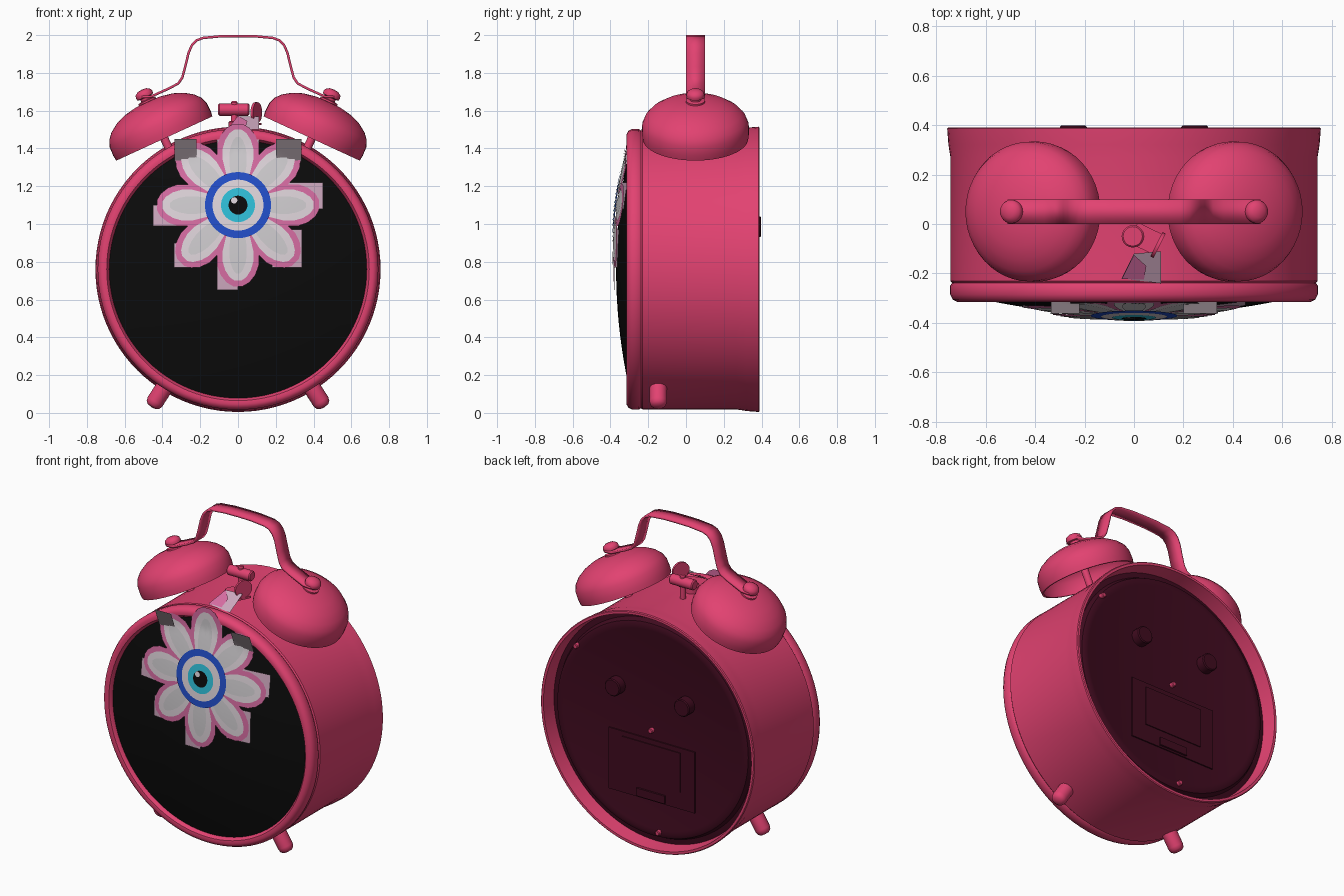
import bpy, bmesh, math
from mathutils import Vector, Matrix

if "Cube" in bpy.data.objects:
    bpy.data.objects.remove(bpy.data.objects["Cube"])

ZC = 0.76          # height of the clock centre
EYE = (0, 1.10)    # flower centre


def material(name, r, g, b):
    lin = [(c / 255 / 12.92) if c < 11 else ((c / 255 + 0.055) / 1.055) ** 2.4 for c in (r, g, b)]
    m = bpy.data.materials.new(name)
    m.use_nodes = True
    m.diffuse_color = (*lin, 1)
    m.node_tree.nodes["Principled BSDF"].inputs["Base Color"].default_value = (*lin, 1)
    return m


PINK = material("pink enamel", 226, 66, 113)
MAROON = material("dark maroon", 64, 11, 31)
BLACK = material("black", 11, 11, 11)
CARD = material("pale mauve", 205, 168, 190)
GREY = material("mauve grey", 145, 133, 139)
ROSE = material("petal rose", 214, 108, 162)
WHITE = material("petal white", 222, 212, 218)
CORE = material("petal core", 206, 203, 206)
BLUE = material("blue", 34, 78, 200)
CYAN = material("cyan", 48, 190, 215)


def finish(name, bm, mat, smooth=True, recalc=True):
    bmesh.ops.remove_doubles(bm, verts=bm.verts, dist=1e-5)
    if recalc:
        bmesh.ops.recalc_face_normals(bm, faces=bm.faces)
    me = bpy.data.meshes.new(name)
    bm.to_mesh(me)
    bm.free()
    me.materials.append(mat)
    ob = bpy.data.objects.new(name, me)
    bpy.context.collection.objects.link(ob)
    if smooth:
        bpy.ops.object.select_all(action='DESELECT')
        ob.select_set(True)
        bpy.context.view_layer.objects.active = ob
        bpy.ops.object.shade_smooth_by_angle(angle=math.radians(40))
    return ob


def lathe(name, profile, origin, axis, mat, n=32):
    """Revolve (radius, height) points about an axis."""
    bm = bmesh.new()
    turn = Matrix.Translation(origin) @ Vector(axis).to_track_quat('Z', 'Y').to_matrix().to_4x4()
    rings = [[bm.verts.new(turn @ Vector((r * math.cos(a), r * math.sin(a), h)))
              for a in (math.tau * i / n for i in range(n))] for r, h in profile]
    for a, b in zip(rings, rings[1:]):
        for i in range(n):
            j = (i + 1) % n
            bm.faces.new((a[i], a[j], b[j], b[i]))
    return finish(name, bm, mat)


def rod(name, start, end, r, mat=PINK, n=20, edge=0.006):
    d = Vector(end) - Vector(start)
    L = d.length
    return lathe(name, [(0, 0), (r - edge, 0), (r, edge), (r, L - edge), (r - edge, L), (0, L)],
                 start, d, mat, n)


def box(name, size, loc, mat, turn=0):
    bm = bmesh.new()
    bmesh.ops.create_cube(bm, size=1, matrix=Matrix.Translation(loc) @ Matrix.Rotation(turn, 4, 'Z')
                          @ Matrix.Diagonal((*size, 1)))
    return finish(name, bm, mat, False)


def dome_y(x, z):
    return -0.37 + 0.08 * (x * x + (z - ZC) ** 2) / 0.68 ** 2


def plate(name, outline, off, mat, lean=0):
    """Thin sheet following the glass; outline is counter-clockwise in x, z."""
    pts = []
    for (ax, az), (bx, bz) in zip(outline, outline[1:] + outline[:1]):
        k = 4 if len(outline) < 8 else 1
        pts += [(ax + (bx - ax) * t / k, az + (bz - az) * t / k) for t in range(k)]
    cx, cz = (sum(p[i] for p in pts) / len(pts) for i in (0, 1))
    bm = bmesh.new()

    def vert(x, z):
        y = min(dome_y(x, z), -0.30) - off - lean * max(0, z - 1.33)
        return bm.verts.new((x, y, z))
    mid, n = vert(cx, cz), len(pts)
    rings = [[vert(cx + (x - cx) * s / 4, cz + (z - cz) * s / 4) for x, z in pts] for s in range(1, 5)]
    for i in range(n):
        j = (i + 1) % n
        bm.faces.new((mid, rings[0][i], rings[0][j]))
        for a, b in zip(rings, rings[1:]):
            bm.faces.new((a[i], b[i], b[j], a[j]))
    return finish(name, bm, mat, recalc=False)


# Case, front ring, glass and recessed back
C, BACK = (0, 0, ZC), (0, 1, 0)
lathe("case", [(0.70, -0.24), (0.733, -0.24), (0.742, -0.23), (0.742, 0.27), (0.75, 0.32), (0.755, 0.385),
               (0.75, 0.39), (0.735, 0.39), (0.722, 0.29)], C, BACK, PINK, 96)
lathe("front_ring", [(0.68, -0.25), (0.682, -0.295), (0.695, -0.312), (0.715, -0.315), (0.733, -0.305),
                     (0.743, -0.285), (0.743, -0.25), (0.735, -0.238), (0.70, -0.238)], C, BACK, PINK, 96)
lathe("black_glass", [(r * 0.0685, dome_y(r * 0.0685, ZC)) for r in range(11)], C, BACK, BLACK, 96)
lathe("back_plate", [(0.725, 0.30), (0.69, 0.305), (0.675, 0.335), (0.65, 0.345), (0.63, 0.34), (0, 0.34)],
      C, BACK, MAROON, 96)

# Back details
for s in (-1, 1):
    rod("back_knob", (0.245 * s, 0.33, 0.985), (0.245 * s, 0.398, 0.985), 0.055, MAROON)
for x, z in ((0, 0.76), (0.53, 1.16), (-0.05, 0.12)):
    rod("back_pin", (x, 0.33, z), (x, 0.365, z), 0.016, PINK, 12, 0.004)
box("battery_panel", (0.61, 0.016, 0.39), (0, 0.34, 0.505), MAROON)
box("battery_door", (0.41, 0.016, 0.25), (0, 0.346, 0.545), MAROON)
box("battery_clip", (0.20, 0.024, 0.05), (0, 0.348, 0.345), MAROON)

# Bells, posts, nuts and feet
TILT = math.radians(24.7)
for s in (-1, 1):
    axis = Vector((s * math.sin(TILT), 0, math.cos(TILT)))
    base = Vector((0.39 * s, 0.05, 1.4525))
    bell = [(0.28, 0), (0.284, 0.03), (0.282, 0.08), (0.268, 0.115), (0.24, 0.147), (0.195, 0.177),
            (0.14, 0.199), (0.07, 0.212), (0, 0.215)]
    inner = [(r * 0.96, h * 0.95) for r, h in reversed(bell)]
    lathe("bell", bell[::-1] + inner[::-1], base, axis, PINK, 48)
    rod("bell_post", base - axis * 0.10, base + axis * 0.21, 0.022)
    lathe("bell_nut", [(0, 0.205), (0.05, 0.205), (0.05, 0.222), (0.03, 0.226), (0.03, 0.238), (0.046, 0.242),
                       (0.048, 0.256), (0.043, 0.27), (0.025, 0.282), (0, 0.285)], base, axis, PINK, 24)
    lathe("foot", [(0, 0), (0.046, 0), (0.046, 0.155), (0.04, 0.175), (0.025, 0.187), (0, 0.19)],
          (0.355 * s, -0.147, 0.19), (0.54 * s, 0, -0.84), PINK, 24)

# Carrying handle: a bent strip
half = [(0.51, 1.672), (0.46, 1.675), (0.36, 1.72), (0.315, 1.745), (0.295, 1.775), (0.28, 1.83),
        (0.262, 1.905), (0.245, 1.945), (0.22, 1.972), (0.185, 1.985), (0.09, 1.994)]
path = half + [(0, 1.995)] + [(-x, z) for x, z in reversed(half)]
bm = bmesh.new()
rows = [[bm.verts.new((x, y, z)) for y in (0.0, 0.10)] for x, z in path]
for a, b in zip(rows, rows[1:]):
    bm.faces.new((a[0], a[1], b[1], b[0]))
handle = finish("carrying_handle", bm, PINK)
wall = handle.modifiers.new("thickness", 'SOLIDIFY')
wall.thickness, wall.offset = 0.013, 0

# Hammer and winding key on top
rod("hammer_stem", (-0.02, 0.06, 1.46), (-0.02, 0.06, 1.65), 0.018)
rod("hammer_head", (-0.105, 0.06, 1.605), (0.06, 0.06, 1.605), 0.032)
rod("top_button", (-0.005, -0.05, 1.46), (-0.005, -0.05, 1.545), 0.045)
box("key_arm", (0.12, 0.09, 0.012), (0.05, -0.06, 1.53), PINK, -0.45)
lathe("key_tab", [(0, -0.007), (0.055, -0.007), (0.055, 0.007), (0, 0.007)],
      (0.097, -0.085, 1.59), (0.89, -0.45, 0), PINK, 20)

# Flower cards: squared corners behind the petals (x0, z0, x1, z1)
cards = [(-0.11, 1.20, 0.11, 1.45), (0.20, 1.08, 0.45, 1.22), (-0.45, 0.99, -0.20, 1.10),
         (-0.11, 0.65, 0.0, 0.90), (0.18, 0.77, 0.34, 0.97), (-0.34, 0.77, -0.20, 0.90)]
for x0, z0, x1, z1 in cards:
    plate("petal_card", [(x0, z0), (x1, z0), (x1, z1), (x0, z1)], 0.012, CARD)
for x0, x1 in ((0.20, 0.335), (-0.335, -0.22)):
    plate("top_card", [(x0, 1.33), (x1, 1.33), (x1, 1.45), (x0, 1.45)], 0.014, GREY, 0.4)

# Petals: nested teardrops in three colours
side = [(0.10, 0.045), (0.18, 0.085), (0.26, 0.11), (0.32, 0.11), (0.37, 0.092), (0.41, 0.06), (0.43, 0.025)]
layers = (("petal_rim", 1.0, 1.0, 0.016, ROSE), ("petal", 0.93, 0.74, 0.019, WHITE),
          ("petal_core", 0.84, 0.42, 0.022, CORE))
for k in range(8):
    a = k * math.pi / 4
    c, s = math.cos(a), math.sin(a)
    for name, lu, lv, off, mat in layers:
        loop = [(u * lu, -v * lv) for u, v in side] + [(u * lu, v * lv) for u, v in reversed(side)]
        plate(name, [(EYE[0] + u * c - v * s, EYE[1] + u * s + v * c) for u, v in loop],
              off + 0.0004 * (k % 2), mat)


# Eye in the flower centre
def disc(name, r, off, mat, dx=0, dz=0, n=40):
    plate(name, [(EYE[0] + dx + r * math.cos(math.tau * i / n), EYE[1] + dz + r * math.sin(math.tau * i / n))
                 for i in range(n)], off, mat)


disc("eye_ring", 0.175, 0.026, BLUE)
disc("eye_white", 0.135, 0.028, WHITE)
disc("iris", 0.09, 0.030, CYAN)
disc("pupil", 0.05, 0.032, BLACK)
disc("eye_glint", 0.017, 0.034, WHITE, -0.02, 0.025, 12)

# Loose petal scrap on top of the case
for name, pts, mat in (
        ("scrap", [(-0.05, -0.22, 1.505), (0.11, -0.24, 1.50), (0.11, -0.11, 1.57), (0.0, -0.12, 1.57)], CARD),
        ("scrap_petal", [(-0.05, -0.222, 1.51), (0.04, -0.225, 1.51), (0.05, -0.17, 1.545), (0.0, -0.125, 1.573)],
         ROSE)):
    bm = bmesh.new()
    bm.faces.new([bm.verts.new(p) for p in pts])
    finish(name, bm, mat, False, False)
